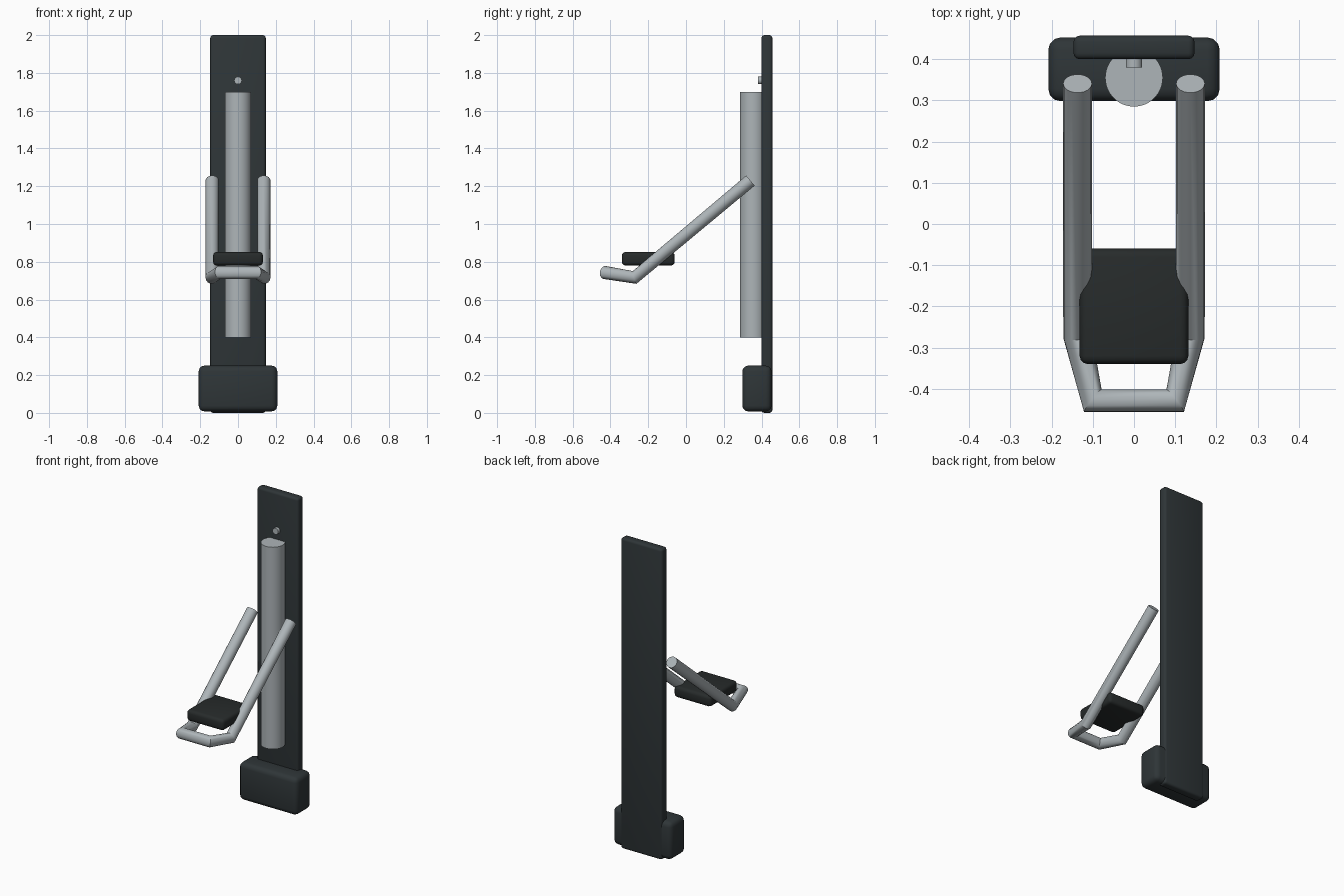
import bpy, math

if "Cube" in bpy.data.objects:
    bpy.data.objects.remove(bpy.data.objects["Cube"])


def material(name, rgb):
    m = bpy.data.materials.new(name)
    m.diffuse_color = (*rgb, 1)
    m.use_nodes = True
    m.node_tree.nodes["Principled BSDF"].inputs["Base Color"].default_value = m.diffuse_color
    return m


panel_mat = material("dark_frame", (0.028, 0.036, 0.039))
pad_mat = material("black_pad", (0.02, 0.024, 0.024))
steel_mat = material("steel", (0.42, 0.46, 0.48))


def finish(ob, name, mat):
    ob.name = name
    ob.data.materials.append(mat)
    bpy.ops.object.shade_smooth_by_angle(angle=math.radians(35))
    return ob


def box(name, lo, hi, bevel, segments, mat):
    bpy.ops.mesh.primitive_cube_add(size=1, location=[(a + b) / 2 for a, b in zip(lo, hi)])
    ob = bpy.context.object
    ob.scale = [b - a for a, b in zip(lo, hi)]
    bpy.ops.object.transform_apply(location=False, rotation=False, scale=True)
    mod = ob.modifiers.new("rounded_edges", 'BEVEL')
    mod.width, mod.segments = bevel, segments
    bpy.ops.object.modifier_apply(modifier=mod.name)
    return finish(ob, name, mat)


def cylinder(name, loc, radius, depth, mat, rot=(0, 0, 0)):
    bpy.ops.mesh.primitive_cylinder_add(vertices=48, radius=radius, depth=depth,
                                        location=loc, rotation=rot)
    return finish(bpy.context.object, name, mat)


# Upright panel, foot block and seat pad
box("back_panel", (-0.147, 0.400, 0), (0.147, 0.457, 2), 0.015, 3, panel_mat)
box("base_block", (-0.208, 0.298, 0.008), (0.208, 0.453, 0.25), 0.03, 3, panel_mat)
box("seat_pad", (-0.132, -0.34, 0.78), (0.132, -0.06, 0.852), 0.02, 3, pad_mat)

# Vertical column and small knob above it
cylinder("column", (0, 0.355, 1.05), 0.07, 1.3, steel_mat)
cylinder("knob", (0, 0.391, 1.76), 0.02, 0.022, steel_mat, (math.pi / 2, 0, 0))

# Bent tube: two arms joined by a front handle bar
side = [(-0.137, 0.341, 1.23), (-0.137, -0.272, 0.717), (-0.10, -0.429, 0.743)]
path = side + [(-x, y, z) for x, y, z in reversed(side)]
curve = bpy.data.curves.new("tube_frame", 'CURVE')
curve.dimensions = '3D'
curve.bevel_depth = 0.035
curve.bevel_resolution = 6
curve.use_fill_caps = True
spline = curve.splines.new('POLY')
spline.points.add(len(path) - 1)
for p, co in zip(spline.points, path):
    p.co = (*co, 1)
tube = bpy.data.objects.new("tube_frame", curve)
bpy.context.collection.objects.link(tube)
bpy.ops.object.select_all(action='DESELECT')
tube.select_set(True)
bpy.context.view_layer.objects.active = tube
bpy.ops.object.convert(target='MESH')
finish(bpy.context.object, "tube_frame", steel_mat)
